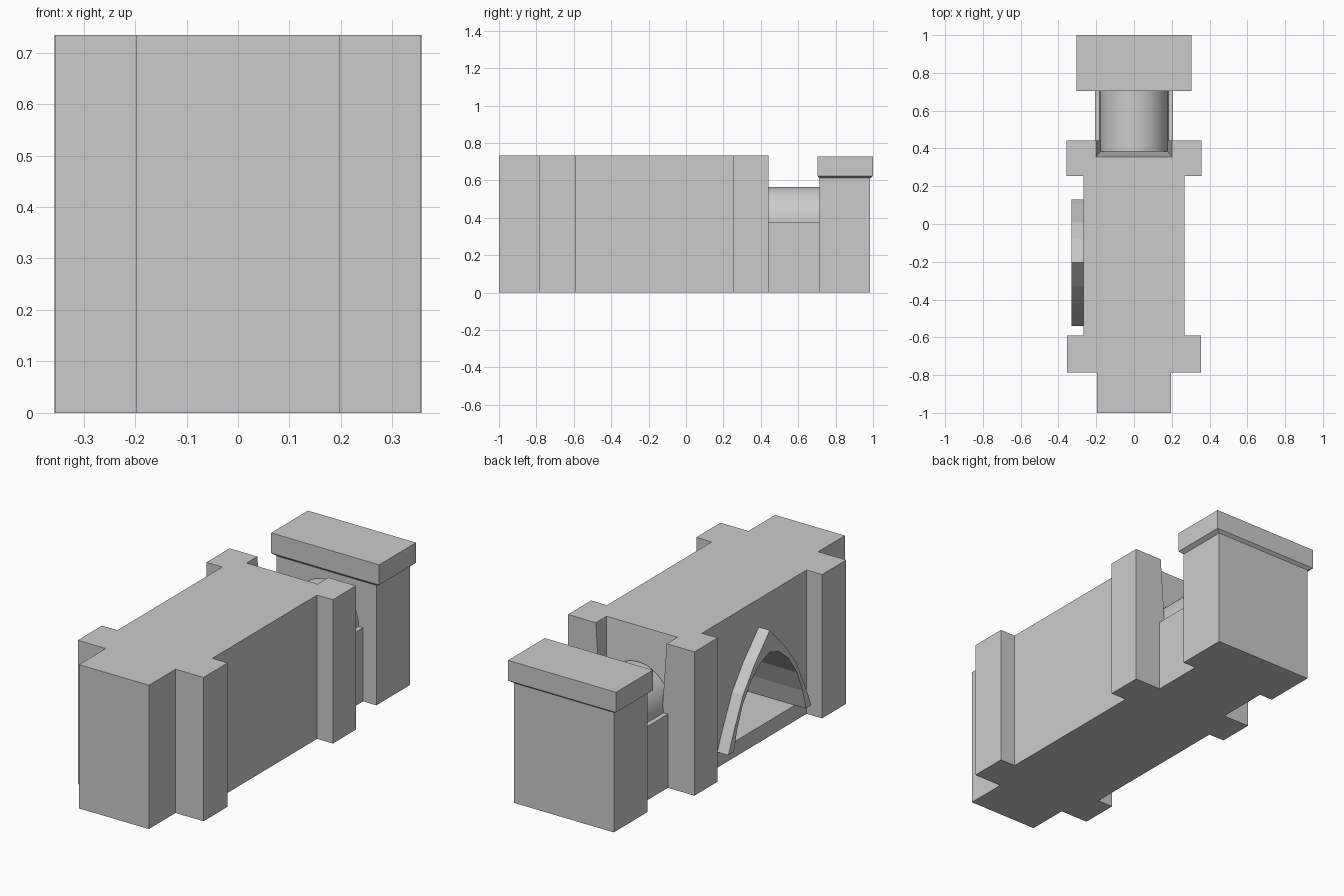
import bpy, bmesh, math
from mathutils import Vector

if "Cube" in bpy.data.objects:
    bpy.data.objects.remove(bpy.data.objects["Cube"])


def finish(name, bm):
    bmesh.ops.recalc_face_normals(bm, faces=bm.faces)
    me = bpy.data.meshes.new(name)
    bm.to_mesh(me)
    bm.free()
    ob = bpy.data.objects.new(name, me)
    bpy.context.collection.objects.link(ob)
    return ob


def prism(name, points, offset):
    """Extrude a closed 3D outline by an offset vector."""
    bm = bmesh.new()
    f = bm.faces.new([bm.verts.new(p) for p in points])
    r = bmesh.ops.extrude_face_region(bm, geom=[f])
    vs = [v for v in r["geom"] if isinstance(v, bmesh.types.BMVert)]
    bmesh.ops.translate(bm, verts=vs, vec=Vector(offset))
    return finish(name, bm)


def stack(name, layers):
    """Loft rectangles given as (half x, y min, y max, z)."""
    bm = bmesh.new()
    rings = [[bm.verts.new(p) for p in ((-x, a, z), (x, a, z), (x, b, z), (-x, b, z))]
             for x, a, b, z in layers]
    for lo, hi in zip(rings, rings[1:]):
        for i in range(4):
            j = (i + 1) % 4
            bm.faces.new((lo[i], lo[j], hi[j], hi[i]))
    bm.faces.new(rings[0][::-1])
    bm.faces.new(rings[-1])
    return finish(name, bm)


def cut(target, cutter):
    m = target.modifiers.new("cut", "BOOLEAN")
    m.operation, m.solver, m.object = "DIFFERENCE", "EXACT", cutter
    cutter.hide_render = True
    cutter.hide_set(True)


# Main hall with buttresses, from a mirrored plan
half = [(0.197, -1), (0.197, -0.785), (0.355, -0.785), (0.355, -0.59), (0.268, -0.59),
        (0.268, 0.255), (0.357, 0.255), (0.357, 0.442)]
plan = half + [(-x, y) for x, y in reversed(half)]
hall = prism("hall", [(x, y, 0) for x, y in plan], (0, 0, 0.734))

# Tapered notch between the rear buttresses
cut(hall, stack("notch_cutter", [(0.175, 0.388, 0.6, 0.376), (0.202, 0.353, 0.6, 0.76)]))

# Pointed side niche and its raised surround
CY = -0.205
outer = [(0.335, 0.08), (0.31, 0.14), (0.28, 0.205), (0.216, 0.34), (0.125, 0.46), (0, 0.59)]
inner = [(0.29, 0.08), (0.265, 0.18), (0.22, 0.29), (0.15, 0.39), (0.075, 0.452), (0, 0.48)]


def arch(prof, x):
    pts = prof + [(-d, z) for d, z in reversed(prof[:-1])]
    return [(x, CY + d, z) for d, z in pts]


cut(hall, prism("niche_cutter", arch(inner, -0.4), (0.6, 0, 0)))
prism("niche_surround", arch(outer, -0.33) + arch(inner, -0.33)[::-1], (0.065, 0, 0))

# Rear link: plinth with a smooth barrel vault
stack("link_plinth", [(0.207, 0.43, 0.72, 0), (0.207, 0.43, 0.72, 0.376)])
R, N = 0.182, 24
vault = [(R * math.cos(math.pi * i / N), 0.384, 0.376 + 0.19 * math.sin(math.pi * i / N))
         for i in range(N + 1)]
barrel = prism("link_vault", vault, (0, 0.335, 0))
bpy.context.view_layer.objects.active = barrel
barrel.select_set(True)
bpy.ops.object.shade_smooth_by_angle(angle=math.radians(30))

# End block and overhanging cap
stack("end_block", [(0.282, 0.713, 0.985, 0), (0.282, 0.713, 0.985, 0.614)])
stack("end_cap", [(0.282, 0.713, 0.985, 0.612), (0.305, 0.703, 1, 0.624),
                  (0.305, 0.703, 1, 0.727)])
